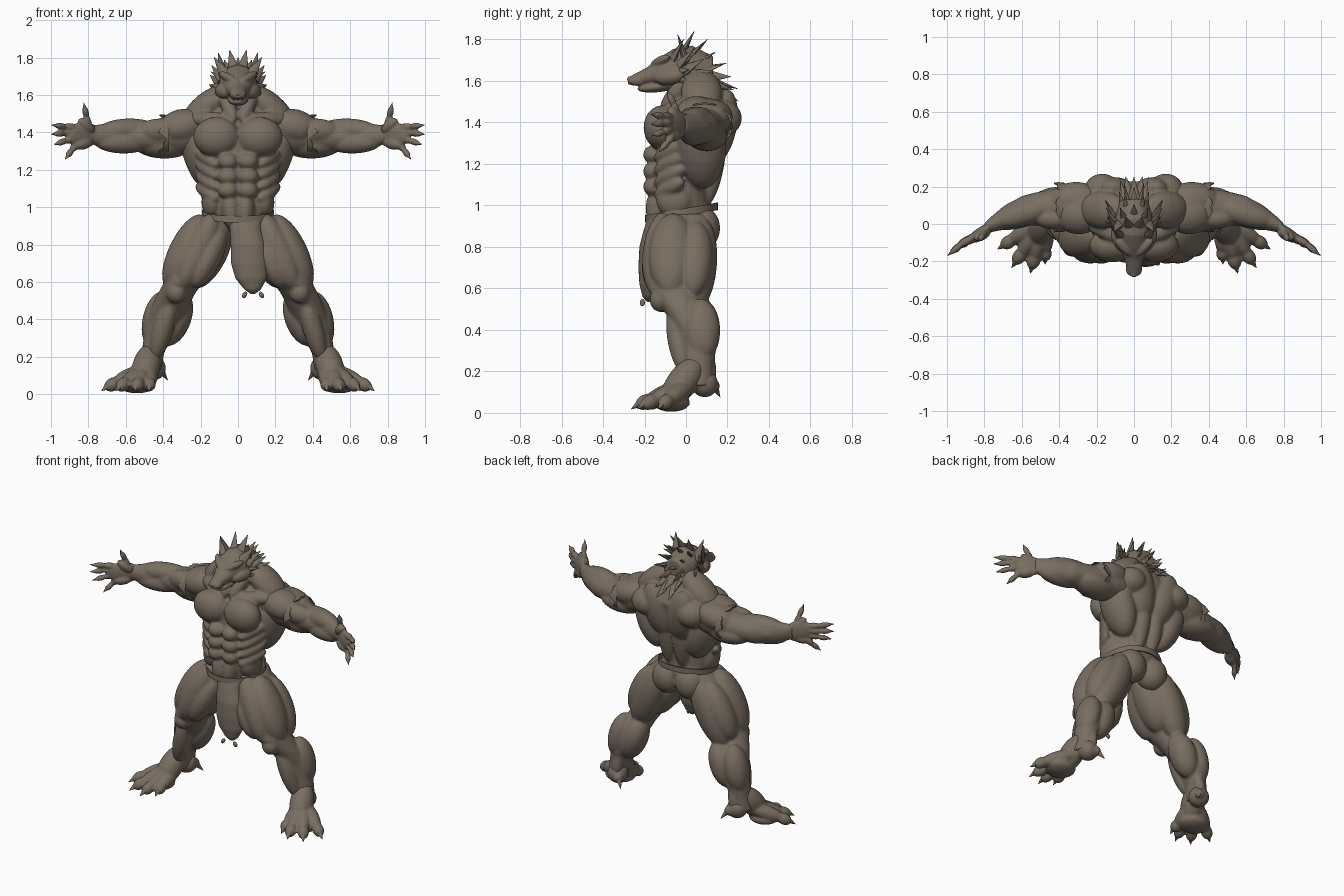
import bpy, bmesh, math
from mathutils import Vector, Matrix

cube = bpy.data.objects.get("Cube")
if cube:
    bpy.data.objects.remove(cube)

hide = bpy.data.materials.new("grey brown hide")
hide.use_nodes = True
hide.diffuse_color = (0.19, 0.155, 0.12, 1)
hide.node_tree.nodes["Principled BSDF"].inputs["Base Color"].default_value = hide.diffuse_color


def loft(bm, axis, sections, n=24):
    """Skin elliptical rings (centre x, y, z, two radii) lying across one axis."""
    u, v = [i for i in range(3) if i != axis]
    rings = []
    for *c, r1, r2 in sections:
        ring = []
        for k in range(n):
            p = Vector(c)
            a = math.tau * k / n
            p[u] += r1 * math.cos(a)
            p[v] += r2 * math.sin(a)
            ring.append(bm.verts.new(p))
        rings.append(ring)
    for a, b in zip(rings, rings[1:]):
        for k in range(n):
            bm.faces.new((a[k], a[k - 1], b[k - 1], b[k]))
    bm.faces.new(rings[0])
    bm.faces.new(rings[-1][::-1])


def frame(a, b):
    a, b = Vector(a), Vector(b)
    z = (b - a).normalized()
    x = Vector((0, 1, 0)).cross(z)
    x = x.normalized() if x.length > 0.05 else Vector((1, 0, 0))
    y = z.cross(x).normalized()
    x = y.cross(z)
    return Matrix.Translation((a + b) / 2) @ Matrix((x, y, z)).transposed().to_4x4(), (b - a).length


def muscle(bm, a, b, w, d=None):
    """Ellipsoid from a to b with width w and front-to-back radius d."""
    m, length = frame(a, b)
    bmesh.ops.create_icosphere(bm, subdivisions=3, radius=1,
                               matrix=m @ Matrix.Diagonal((w, d or w, length / 2, 1)))


def ball(bm, c, r):
    bmesh.ops.create_icosphere(bm, subdivisions=3, radius=1,
                               matrix=Matrix.Translation(c) @ Matrix.Diagonal((*r, 1)))


def spike(bm, a, b, w, d=None, sides=10):
    m, length = frame(a, b)
    bmesh.ops.create_cone(bm, cap_ends=True, segments=sides, radius1=1, radius2=0.04, depth=length,
                          matrix=m @ Matrix.Diagonal((w, d or w, 1, 1)))


def finish(name, bm, mirror=True, voxel=0, smooth=3):
    bmesh.ops.recalc_face_normals(bm, faces=bm.faces)
    me = bpy.data.meshes.new(name)
    bm.to_mesh(me)
    bm.free()
    me.materials.append(hide)
    ob = bpy.data.objects.new(name, me)
    bpy.context.collection.objects.link(ob)
    bpy.context.view_layer.objects.active = ob
    bpy.ops.object.select_all(action='DESELECT')
    ob.select_set(True)
    bpy.ops.object.shade_smooth_by_angle(angle=math.radians(45))
    if mirror:
        ob.modifiers.new("mirror", 'MIRROR').use_mirror_merge = False
    if voxel:
        r = ob.modifiers.new("blend", 'REMESH')
        r.mode, r.voxel_size, r.use_smooth_shade = 'VOXEL', voxel, True
        s = ob.modifiers.new("soften", 'SMOOTH')
        s.factor, s.iterations = 0.5, smooth
    return ob


# Torso: core, then chest, belly, back and hip muscles
bm = bmesh.new()
loft(bm, 2, [(0, 0, .86, .09, .1), (0, -.01, .94, .16, .14), (0, -.02, 1.02, .17, .14),
             (0, -.02, 1.12, .17, .14), (0, 0, 1.24, .2, .16), (0, .03, 1.36, .23, .18),
             (0, .07, 1.46, .21, .16), (0, .08, 1.53, .13, .12), (0, .05, 1.62, .09, .1)])
ball(bm, (.115, -.115, 1.375), (.125, .09, .108))
for z, w in ((1.245, .055), (1.165, .058), (1.09, .056)):
    ball(bm, (.053, -.155, z), (w, .052, .046))
muscle(bm, (.045, -.14, 1.08), (.03, -.13, .88), .05, .06)
for z in (1.25, 1.19, 1.13, 1.07):
    muscle(bm, (.11, -.15, z - .03), (.22, -.01, z + .05), .036, .04)
muscle(bm, (.13, -.08, 1.12), (.14, -.03, .94), .06, .09)
muscle(bm, (.13, .08, 1.08), (.26, .07, 1.5), .1, .12)
muscle(bm, (.05, .1, 1.0), (.05, .17, 1.4), .055, .05)
muscle(bm, (.04, .13, 1.2), (.13, .2, 1.56), .1, .08)
ball(bm, (.17, .17, 1.42), (.1, .1, .09))
muscle(bm, (.04, .07, 1.64), (.29, .08, 1.44), .075, .1)
muscle(bm, (.02, -.12, 1.46), (.09, .04, 1.64), .04)
muscle(bm, (.03, -.1, 1.47), (.28, .02, 1.47), .04)
ball(bm, (.085, .07, .89), (.1, .095, .11))
finish("torso", bm, voxel=.009)

# Arms: deltoid, biceps, triceps, forearm
bm = bmesh.new()
loft(bm, 0, [(.16, .09, 1.41, .12, .11), (.3, .09, 1.4, .12, .12), (.42, .09, 1.38, .1, .09),
             (.52, .08, 1.375, .09, .08), (.6, .07, 1.375, .08, .08), (.7, .03, 1.38, .062, .07),
             (.76, 0, 1.385, .043, .055), (.8, -.03, 1.39, .035, .05)])
muscle(bm, (.17, .04, 1.46), (.43, .07, 1.4), .095, .11)
muscle(bm, (.18, .14, 1.45), (.46, .11, 1.4), .085, .1)
muscle(bm, (.29, .03, 1.41), (.54, .03, 1.41), .065, .06)
muscle(bm, (.24, .1, 1.33), (.56, .1, 1.34), .075, .1)
muscle(bm, (.43, .1, 1.42), (.75, .01, 1.41), .06, .065)
muscle(bm, (.47, .07, 1.34), (.77, 0, 1.35), .058, .06)
muscle(bm, (.48, .13, 1.38), (.74, .03, 1.38), .05, .055)
finish("arms", bm, voxel=.009)

# Hands: palm, thumb and four spread fingers with claws
bm, claws = bmesh.new(), bmesh.new()
muscle(bm, (.74, .01, 1.39), (.91, -.11, 1.385), .07, .028)
muscle(bm, (.77, -.03, 1.4), (.85, -.08, 1.47), .03)
muscle(bm, (.78, -.03, 1.35), (.88, -.09, 1.33), .032)
digits = [((.8, -.05, 1.43), (.825, -.09, 1.56)), ((.87, -.08, 1.425), (1, -.17, 1.44)),
          ((.88, -.08, 1.4), (1, -.17, 1.39)), ((.875, -.08, 1.37), (.985, -.165, 1.335)),
          ((.86, -.07, 1.345), (.925, -.13, 1.255))]
for a, b in digits:
    a, b = Vector(a), Vector(b)
    mid = a.lerp(b, .42) + Vector((0, .012, 0))
    muscle(bm, a.lerp(b, -.15), a.lerp(b, .52) + Vector((0, .012, 0)), .021)
    muscle(bm, mid.lerp(a, .2), a.lerp(b, .86), .017)
    spike(claws, a.lerp(b, .68), b, .014)
finish("hands", bm, voxel=.006, smooth=2)

# Legs: thigh, knee, calf
bm = bmesh.new()
loft(bm, 2, [(.11, 0, .96, .08, .11), (.15, -.02, .88, .13, .14), (.2, -.04, .78, .14, .15),
             (.25, -.06, .68, .12, .13), (.3, -.06, .59, .1, .12), (.35, -.01, .5, .1, .1),
             (.39, .05, .4, .1, .1), (.43, .06, .3, .075, .085), (.455, .055, .22, .06, .075),
             (.47, .05, .13, .06, .08)])
muscle(bm, (.12, -.1, .97), (.31, -.14, .56), .085, .09)
muscle(bm, (.19, -.06, .96), (.38, -.08, .57), .085, .11)
muscle(bm, (.08, -.08, .9), (.24, -.14, .57), .075, .1)
muscle(bm, (.05, -.01, .9), (.23, -.02, .57), .075, .1)
muscle(bm, (.13, .08, .94), (.33, .05, .5), .1, .085)
muscle(bm, (.2, .05, .92), (.37, .03, .56), .085, .09)
ball(bm, (.33, -.12, .545), (.055, .055, .06))
muscle(bm, (.28, .07, .55), (.39, .08, .26), .085, .09)
muscle(bm, (.4, .07, .55), (.47, .08, .25), .075, .09)
muscle(bm, (.35, -.06, .53), (.45, -.0, .18), .055, .06)
muscle(bm, (.42, .1, .34), (.45, .12, .1), .035)
finish("legs", bm, voxel=.009)

# Feet: instep fans out into four toes, with a spur on the raised heel
bm = bmesh.new()
ball(bm, (.45, .09, .14), (.065, .065, .065))
muscle(bm, (.46, .07, .26), (.52, -.1, .04), .075)
ball(bm, (.54, -.07, .05), (.1, .09, .045))
for x, y in ((.475, -.215), (.555, -.265), (.655, -.235), (.73, -.135)):
    tip, root = Vector((x, y, .018)), Vector((.475, .03, .14))
    knuckle = root.lerp(tip, .72)
    knuckle.z = .062
    muscle(bm, root, knuckle.lerp(tip, .25), .046)
    muscle(bm, knuckle + (root - tip) * .1, tip.lerp(knuckle, .3), .036)
    spike(claws, knuckle.lerp(tip, .42) + Vector((0, 0, .006)), tip, .023)
ball(bm, (.42, .13, .13), (.033, .033, .033))
spike(claws, (.415, .135, .13), (.375, .165, .075), .022)
finish("feet", bm, voxel=.008)
finish("claws", claws)

# Head: skull with long muzzle, jaw, brows and cheeks
bm = bmesh.new()
loft(bm, 1, [(0, .13, 1.62, .075, .1), (0, .03, 1.655, .1, .115), (0, -.06, 1.66, .1, .095),
             (0, -.13, 1.645, .075, .066), (0, -.19, 1.622, .05, .042), (0, -.25, 1.605, .036, .028),
             (0, -.28, 1.6, .02, .016)])
muscle(bm, (0, -.02, 1.585), (0, -.235, 1.56), .055, .026)
muscle(bm, (.015, -.17, 1.672), (.1, -.08, 1.72), .022)
muscle(bm, (.05, -.15, 1.61), (.105, -.01, 1.63), .04)
ball(bm, (.022, -.235, 1.6), (.022, .04, .024))
finish("head", bm, voxel=.006, smooth=2)

bm = bmesh.new()
ball(bm, (0, -.27, 1.608), (.02, .014, .014))
ball(bm, (.05, -.137, 1.668), (.013, .012, .009))
finish("nose_and_eyes", bm)

# Ears and cheek tufts
bm = bmesh.new()
spike(bm, (.075, .0, 1.7), (.105, -.04, 1.825), .035, .022)
for z, dz, y in ((1.68, .045, 0), (1.645, .01, -.02), (1.61, -.01, -.02), (1.575, -.02, 0)):
    spike(bm, (.075, y - .02, z), (.155 - abs(1.65 - z) * .3, y + .035, z + dz), .024, .016)
finish("ears_and_cheek_tufts", bm)

# Mane: tiers of leaf-shaped locks that lie back along the neck
bm = bmesh.new()
tiers = 7
for t in range(tiers):
    f = t / (tiers - 1)
    root = Vector((0, -.01 + .17 * f, 1.74 - .17 * f))
    lean = math.radians(62 - 95 * f)
    count = 5 if t % 2 else 4
    for k in range(count):
        s = (k - (count - 1) / 2) / ((count - 1) / 2)
        spread = s * (.07 + .025 * math.sin(math.pi * f))
        start = root + Vector((spread, -.05 * s * s, -.03 * s * s))
        length = .125 - .02 * abs(s)
        tip = start + Vector((.55 * s, math.cos(lean), math.sin(lean))) * length
        spike(bm, start, tip, .034, .018, sides=8)
finish("mane", bm, mirror=False)

# Briefs: waistband dipping in front, with a tapered hanging cloth and two toggles
bm = bmesh.new()
n = 48
rings = []
for r, dz in ((.985, -.018), (1.03, -.018), (1.03, .018), (.985, .018)):
    rings.append([bm.verts.new((.187 * r * math.cos(a), -.022 + .17 * r * math.sin(a),
                                .965 + dz + .03 * math.sin(a))) for a in
                  (math.tau * k / n for k in range(n))])
for i in range(4):
    for k in range(n):
        bm.faces.new((rings[i - 1][k - 1], rings[i - 1][k], rings[i][k], rings[i][k - 1]))
finish("waistband", bm, mirror=False)

bm = bmesh.new()
loft(bm, 2, [(.03, -.13, .95, .1, .05), (.04, -.15, .88, .085, .055), (.055, -.165, .8, .095, .06),
             (.062, -.17, .7, .1, .06), (.07, -.175, .62, .085, .05), (.078, -.18, .56, .045, .03),
             (.08, -.18, .535, .012, .01)])
finish("loincloth", bm, mirror=False, voxel=.008)

bm = bmesh.new()
muscle(bm, (.026, -.21, .515), (.045, -.21, .548), .012)
muscle(bm, (.135, -.21, .515), (.116, -.21, .548), .012)
finish("toggles", bm, mirror=False)

# Torn sleeve cuffs around the upper arms
bm = bmesh.new()
n = 36
rows = []
for side, r in ((0, 1.0), (1, 1.03), (1, .96)):
    row = []
    for k in range(n):
        a = math.tau * k / n
        x = .37 + side * (.035 + .016 * math.sin(a * 5) + .01 * math.sin(a * 11))
        row.append(bm.verts.new((x, .09 + .13 * r * math.cos(a), 1.385 + .108 * r * math.sin(a))))
    rows.append(row)
for a, b in zip(rows, rows[1:]):
    for k in range(n):
        bm.faces.new((a[k - 1], a[k], b[k], b[k - 1]))
finish("sleeve_cuffs", bm)
